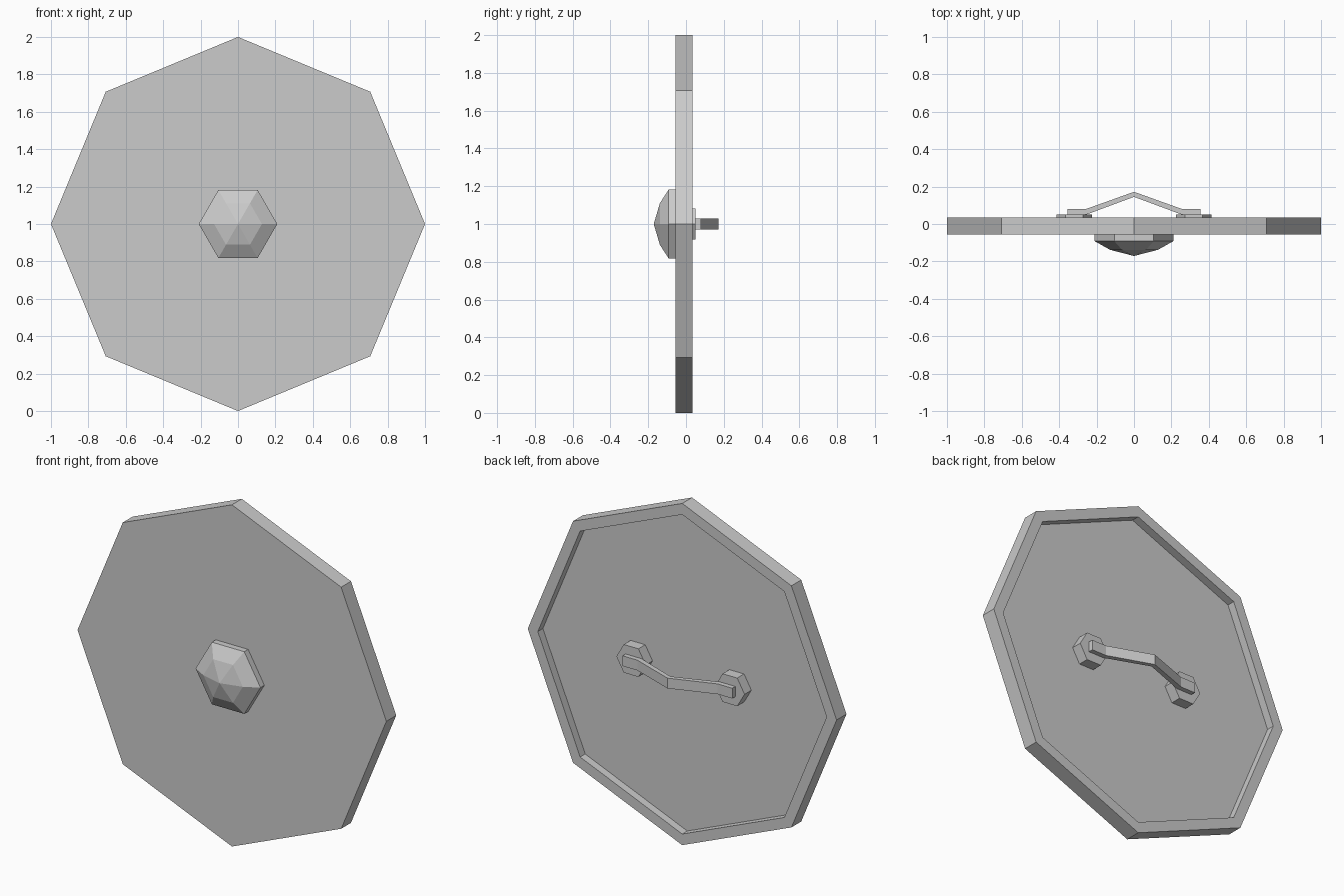
import bpy, bmesh
from math import cos, sin, tau

if "Cube" in bpy.data.objects:
    bpy.data.objects.remove(bpy.data.objects["Cube"])


def finish(name, bm):
    bmesh.ops.recalc_face_normals(bm, faces=bm.faces[:])
    mesh = bpy.data.meshes.new(name)
    bm.to_mesh(mesh)
    bm.free()
    obj = bpy.data.objects.new(name, mesh)
    bpy.context.collection.objects.link(obj)
    return obj


def turned(name, sides, profile, cx=0.0, cz=1.0):
    """Faceted solid around a y-axis; profile is (radius, y), radius 0 = apex."""
    bm = bmesh.new()
    rings = []
    for r, y in profile:
        n = sides if r else 1
        rings.append([bm.verts.new((cx + r * cos(tau * i / sides), y,
                                    cz + r * sin(tau * i / sides))) for i in range(n)])
    for a, b in zip(rings, rings[1:]):
        for i in range(sides):
            j = (i + 1) % sides
            if len(b) == 1:
                bm.faces.new((a[i], a[j], b[0]))
            else:
                bm.faces.new((a[i], a[j], b[j], b[i]))
    for ring in (rings[0], rings[-1]):
        if len(ring) > 1:
            bm.faces.new(ring)
    return finish(name, bm)


# Octagonal plate with a raised rim around the recessed back
turned("shield_plate", 8, [(1, -0.056), (1, 0.035), (0.935, 0.035), (0.935, -0.012)])

# Faceted boss on the front
turned("front_boss", 6, [(0.21, -0.056), (0.21, -0.092), (0.128, -0.138), (0, -0.171)])

# Hexagonal handle mounts on the recessed back
for side, x in (("left", -0.32), ("right", 0.32)):
    turned(side + "_handle_mount", 6, [(0.095, -0.012), (0.095, 0.051)], cx=x)

# Bent strap handle, half outline mirrored and extruded upright
outer = [(-0.355, 0.079), (-0.26, 0.079), (0, 0.172)]
inner = [(-0.355, 0.051), (-0.253, 0.051), (0, 0.145)]
outer += [(-x, y) for x, y in outer[-2::-1]]
inner += [(-x, y) for x, y in inner[-2::-1]]
bm = bmesh.new()
o = [bm.verts.new((x, y, 0.97)) for x, y in outer]
n = [bm.verts.new((x, y, 0.97)) for x, y in inner]
faces = [bm.faces.new((o[i], o[i + 1], n[i + 1], n[i])) for i in range(4)]
top = bmesh.ops.extrude_face_region(bm, geom=faces, use_keep_orig=True)
bmesh.ops.translate(bm, vec=(0, 0, 0.06),
                    verts=[v for v in top["geom"] if isinstance(v, bmesh.types.BMVert)])
finish("strap_handle", bm)
